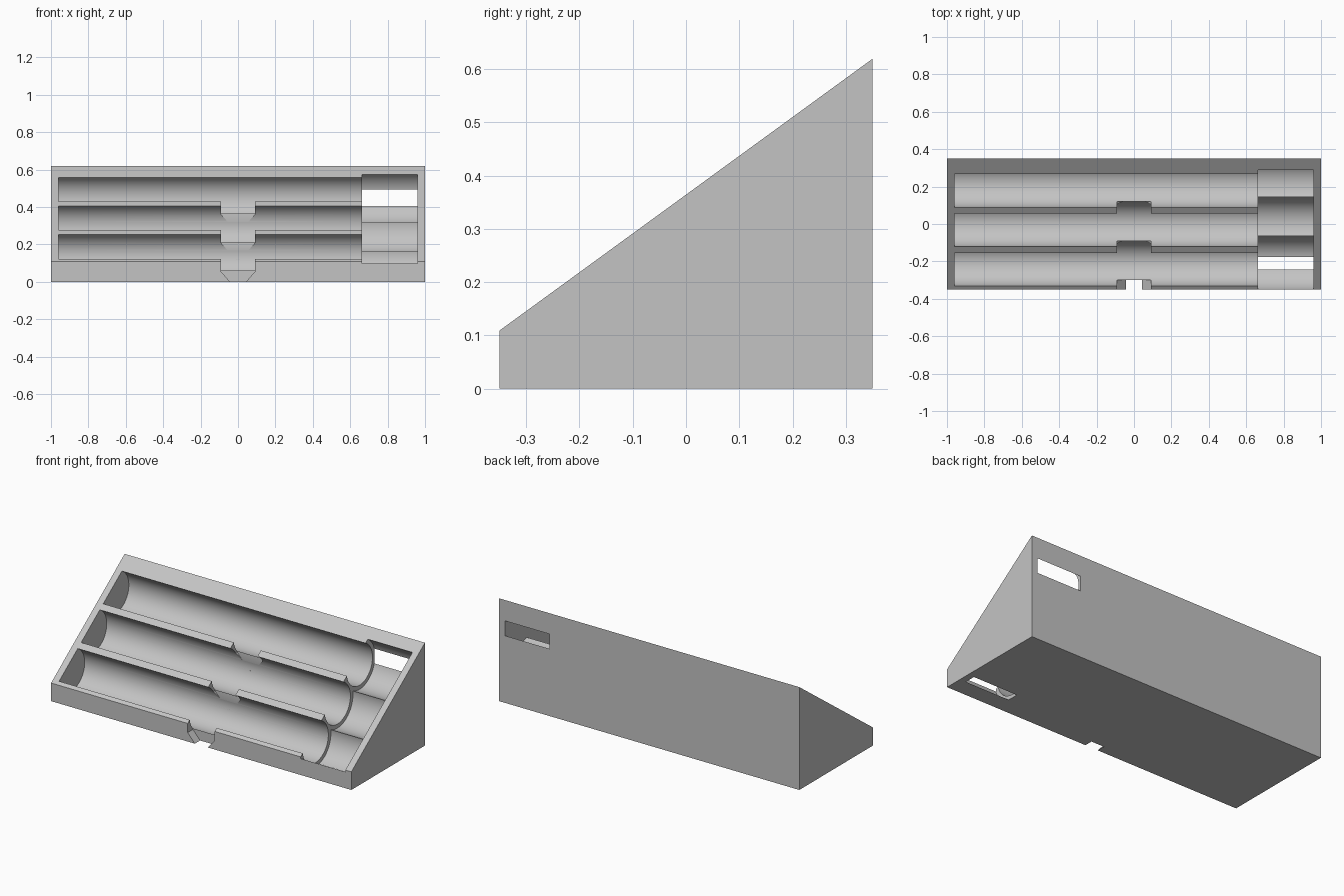
import bpy, bmesh, math
from mathutils import Matrix, Vector

cube = bpy.data.objects.get("Cube")
if cube:
    bpy.data.objects.remove(cube, do_unlink=True)

HALF_Y, FRONT_Z, BACK_Z = 0.35, 0.109, 0.619
TOP_ROW = Vector((0, 0.21, 0.449))       # axis of the highest channel
ROW_STEP = Vector((0, -0.21, -0.153))    # offset to the next channel down

grey = bpy.data.materials.new("plain_grey")
grey.use_nodes = True
grey.diffuse_color = (0.55, 0.55, 0.55, 1)
grey.node_tree.nodes["Principled BSDF"].inputs["Base Color"].default_value = grey.diffuse_color


def make_object(name, bm):
    bmesh.ops.recalc_face_normals(bm, faces=bm.faces)
    mesh = bpy.data.meshes.new(name)
    bm.to_mesh(mesh)
    bm.free()
    mesh.materials.append(grey)
    obj = bpy.data.objects.new(name, mesh)
    bpy.context.collection.objects.link(obj)
    return obj


def wedge():
    bm = bmesh.new()
    profile = [(-HALF_Y, 0), (HALF_Y, 0), (HALF_Y, BACK_Z), (-HALF_Y, FRONT_Z)]
    face = bm.faces.new([bm.verts.new((-1, y, z)) for y, z in profile])
    side = bmesh.ops.extrude_face_region(bm, geom=[face])["geom"]
    bmesh.ops.translate(bm, vec=(2, 0, 0),
                        verts=[v for v in side if isinstance(v, bmesh.types.BMVert)])
    return make_object("sloped_holder", bm)


def channel(name, centre, radius, x0, x1):
    bm = bmesh.new()
    place = Matrix.Translation(centre + Vector(((x0 + x1) / 2, 0, 0)))
    bmesh.ops.create_cone(bm, cap_ends=True, segments=96, radius1=radius, radius2=radius,
                          depth=x1 - x0, matrix=place @ Matrix.Rotation(math.pi / 2, 4, 'Y'))
    return make_object(name, bm)


def finger_notch(name, centre):
    # round-ended slot: hull of a ball swept forward and upward
    bm = bmesh.new()
    for dy in (0, -0.12):
        for dz in (0, 0.2):
            bmesh.ops.create_uvsphere(bm, u_segments=48, v_segments=24, radius=0.09,
                                      matrix=Matrix.Translation(centre + Vector((0, dy, dz))))
    hull = bmesh.ops.convex_hull(bm, input=bm.verts)
    inside = {g for g in hull["geom_interior"] if isinstance(g, bmesh.types.BMVert)}
    bmesh.ops.delete(bm, geom=list(inside), context='VERTS')
    loose = [f for f in bm.faces if any(not e.is_manifold for e in f.edges)]
    bmesh.ops.delete(bm, geom=loose, context='FACES')
    hull_bm = bmesh.new()
    for v in bm.verts:
        hull_bm.verts.new(v.co)
    bm.free()
    bmesh.ops.remove_doubles(hull_bm, verts=hull_bm.verts, dist=0.0001)
    again = bmesh.ops.convex_hull(hull_bm, input=hull_bm.verts)
    spare = {g for g in again["geom_interior"] + again["geom_unused"]
             if isinstance(g, bmesh.types.BMVert)}
    bmesh.ops.delete(hull_bm, geom=list(spare), context='VERTS')
    return make_object(name, hull_bm)


body = wedge()
bpy.context.view_layer.objects.active = body


def cut(cutter):
    cutter.hide_render = True
    mod = body.modifiers.new("cut", 'BOOLEAN')
    mod.operation, mod.solver, mod.object = 'DIFFERENCE', 'EXACT', cutter
    bpy.ops.object.modifier_apply(modifier=mod.name)
    bpy.data.objects.remove(cutter, do_unlink=True)


# Three long channels, each with a wider end pocket and a finger notch
for row in range(3):
    axis = TOP_ROW + ROW_STEP * row
    cut(channel("channel_cutter", axis, 0.1225, -0.96, 0.70))
    cut(channel("end_pocket_cutter", axis, 0.147, 0.663, 0.96))
    cut(finger_notch("finger_notch_cutter", axis + Vector((0, -0.09, -0.089))))

bpy.ops.object.select_all(action='DESELECT')
body.select_set(True)
bpy.ops.object.shade_smooth_by_angle(angle=math.radians(25))
